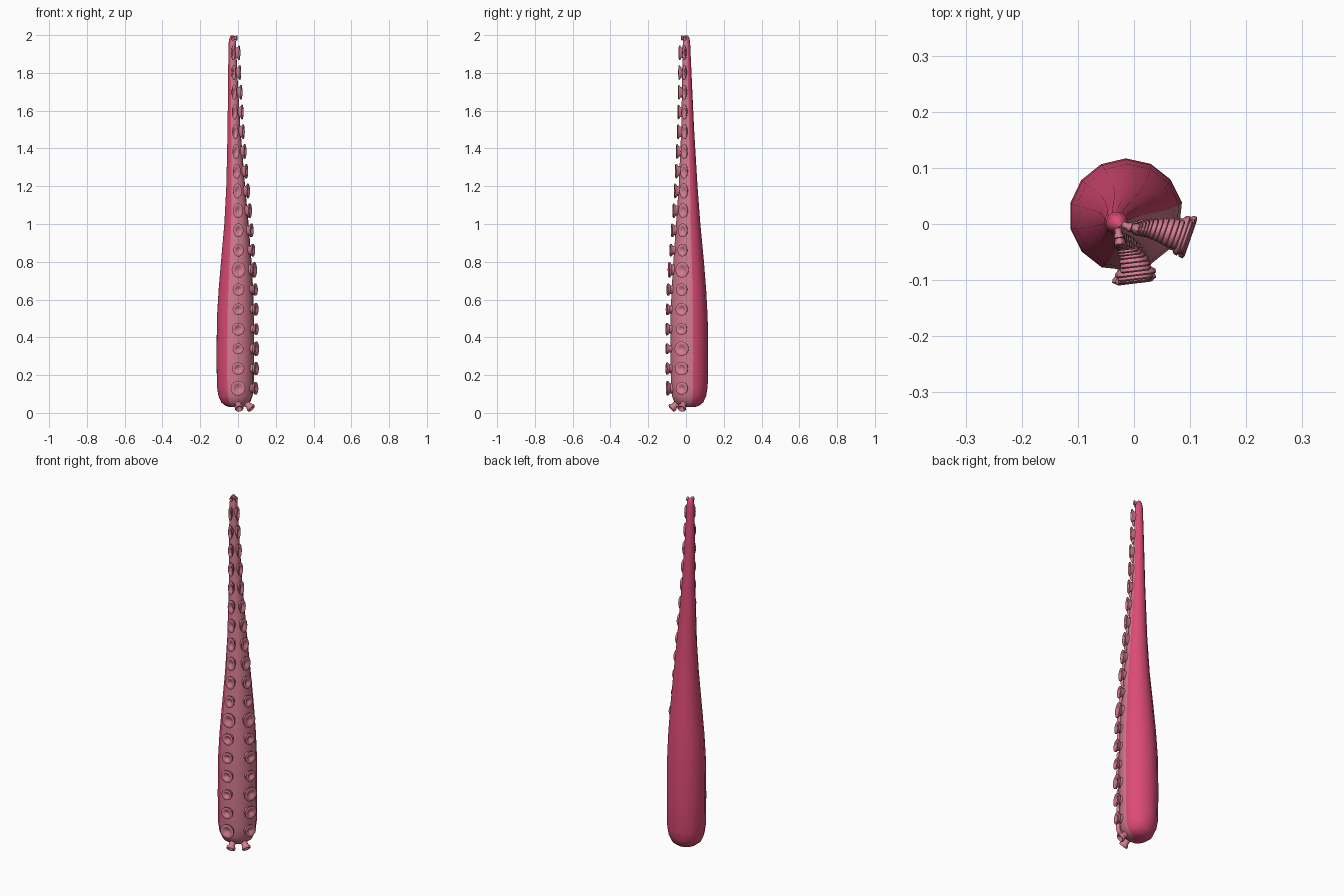
import bpy, bmesh, math
from mathutils import Vector, Matrix

if "Cube" in bpy.data.objects:
    bpy.data.objects.remove(bpy.data.objects["Cube"])


def material(name, rgb):
    m = bpy.data.materials.new(name)
    m.diffuse_color = (*rgb, 1)
    m.use_nodes = True
    m.node_tree.nodes["Principled BSDF"].inputs["Base Color"].default_value = m.diffuse_color
    return m


SKIN = material("magenta skin", (0.71, 0.07, 0.18))
PALE = material("pale pink", (0.66, 0.20, 0.28))

FACING = math.radians(-51)   # direction of the sucker side
SEG = 14
PALE_FACES = 5

# centre line and radius: z, x, y, r
SPINE = [(0.03, -0.012, 0.013, 0.030), (0.037, -0.012, 0.013, 0.055),
         (0.055, -0.012, 0.013, 0.078), (0.09, -0.013, 0.014, 0.093),
         (0.14, -0.014, 0.015, 0.100), (0.30, -0.014, 0.015, 0.102),
         (0.50, -0.013, 0.014, 0.101), (0.65, -0.011, 0.013, 0.094),
         (0.80, -0.009, 0.012, 0.083), (1.00, -0.008, 0.010, 0.066),
         (1.20, -0.012, 0.010, 0.051), (1.50, -0.021, 0.008, 0.035),
         (1.80, -0.028, 0.004, 0.025), (1.96, -0.030, 0.002, 0.020),
         (1.985, -0.030, 0.002, 0.016), (1.998, -0.030, 0.002, 0.008)]


def spine_at(z):
    for a, b in zip(SPINE, SPINE[1:]):
        if z <= b[0]:
            t = max(0, (z - a[0]) / (b[0] - a[0]))
            return [p + (q - p) * t for p, q in zip(a, b)][1:]
    return SPINE[-1][1:]


def finish(bm, name, mats, angle):
    bmesh.ops.recalc_face_normals(bm, faces=bm.faces)
    me = bpy.data.meshes.new(name)
    bm.to_mesh(me)
    bm.free()
    for m in mats:
        me.materials.append(m)
    ob = bpy.data.objects.new(name, me)
    bpy.context.collection.objects.link(ob)
    bpy.context.view_layer.objects.active = ob
    ob.select_set(True)
    bpy.ops.object.shade_smooth_by_angle(angle=math.radians(angle))
    ob.select_set(False)


# tapering arm, with a pale strip down the sucker side
bm = bmesh.new()
step = 2 * math.pi / SEG
start = FACING - step * PALE_FACES / 2
rings = []
for z, cx, cy, r in SPINE:
    ring = []
    for i in range(SEG):
        a = start + i * step
        k = r * (0.95 if 0 < i < PALE_FACES else 1)
        ring.append(bm.verts.new((cx + k * math.cos(a), cy + k * math.sin(a), z)))
    rings.append(ring)
for lo, hi in zip(rings, rings[1:]):
    for i in range(SEG):
        j = (i + 1) % SEG
        f = bm.faces.new((lo[i], lo[j], hi[j], hi[i]))
        f.material_index = 1 if i < PALE_FACES else 0
bm.faces.new(rings[0])
bm.faces.new(rings[-1])
finish(bm, "tentacle_arm", [SKIN, PALE], 60)

# sucker outline: radius factor, height factor
CUP = [(0.72, -0.4), (0.68, 0.35), (0.97, 0.65), (1.0, 0.9),
       (0.85, 1.0), (0.55, 0.92), (0.28, 0.55), (0.0, 0.5)]


def add_sucker(bm, base, normal, wide, tall, height, seg=14):
    n = normal.normalized()
    side = Vector((0, 0, 1)).cross(n).normalized()
    up = n.cross(side)
    rows = []
    for r, h in CUP[:-1]:
        rows.append([bm.verts.new(base + n * h * height
                                  + side * r * wide * math.cos(2 * math.pi * i / seg)
                                  + up * r * tall * math.sin(2 * math.pi * i / seg))
                     for i in range(seg)])
    for lo, hi in zip(rows, rows[1:]):
        for i in range(seg):
            j = (i + 1) % seg
            bm.faces.new((lo[i], lo[j], hi[j], hi[i]))
    mid = bm.verts.new(base + n * CUP[-1][1] * height)
    for i in range(seg):
        bm.faces.new((rows[-1][i], rows[-1][(i + 1) % seg], mid))


# two rows of suckers, squeezed sideways as the arm tapers
SIZES = {-1: (0.040, 0.033, 0.029, 0.034, 0.031, 0.033, 0.042, 0.034, 0.037),
         1: (0.034, 0.036, 0.039, 0.031, 0.034, 0.033, 0.042, 0.034, 0.037)}
for sign, name in ((-1, "left_sucker_row"), (1, "right_sucker_row")):
    bm = bmesh.new()
    a = FACING + sign * math.radians(32)
    out = Vector((math.cos(a), math.sin(a), 0))
    for i in range(18):
        z = 0.13 + i * 0.1045
        cx, cy, r = spine_at(z)
        s = r / 0.1
        size = SIZES[sign][i] if i < 9 else 0.040
        add_sucker(bm, Vector((cx, cy, z)) + out * r * 0.93, out,
                   size * s ** 0.85, size, 0.019 + 0.008 * s)
    # small sucker at the tip
    cx, cy, r = spine_at(1.98)
    add_sucker(bm, Vector((cx, cy, 1.985)) + out * r * 0.8, out, 0.009, 0.014, 0.014)
    # small sucker tucked under the base
    b = FACING + sign * math.radians(27)
    low = Vector((math.cos(b), math.sin(b), 0))
    cx, cy, r = spine_at(0.05)
    add_sucker(bm, Vector((cx, cy, 0.046)) + low * 0.066,
               low + Vector((0, 0, -0.9)), 0.024, 0.024, 0.036)
    finish(bm, name, [PALE], 50)
